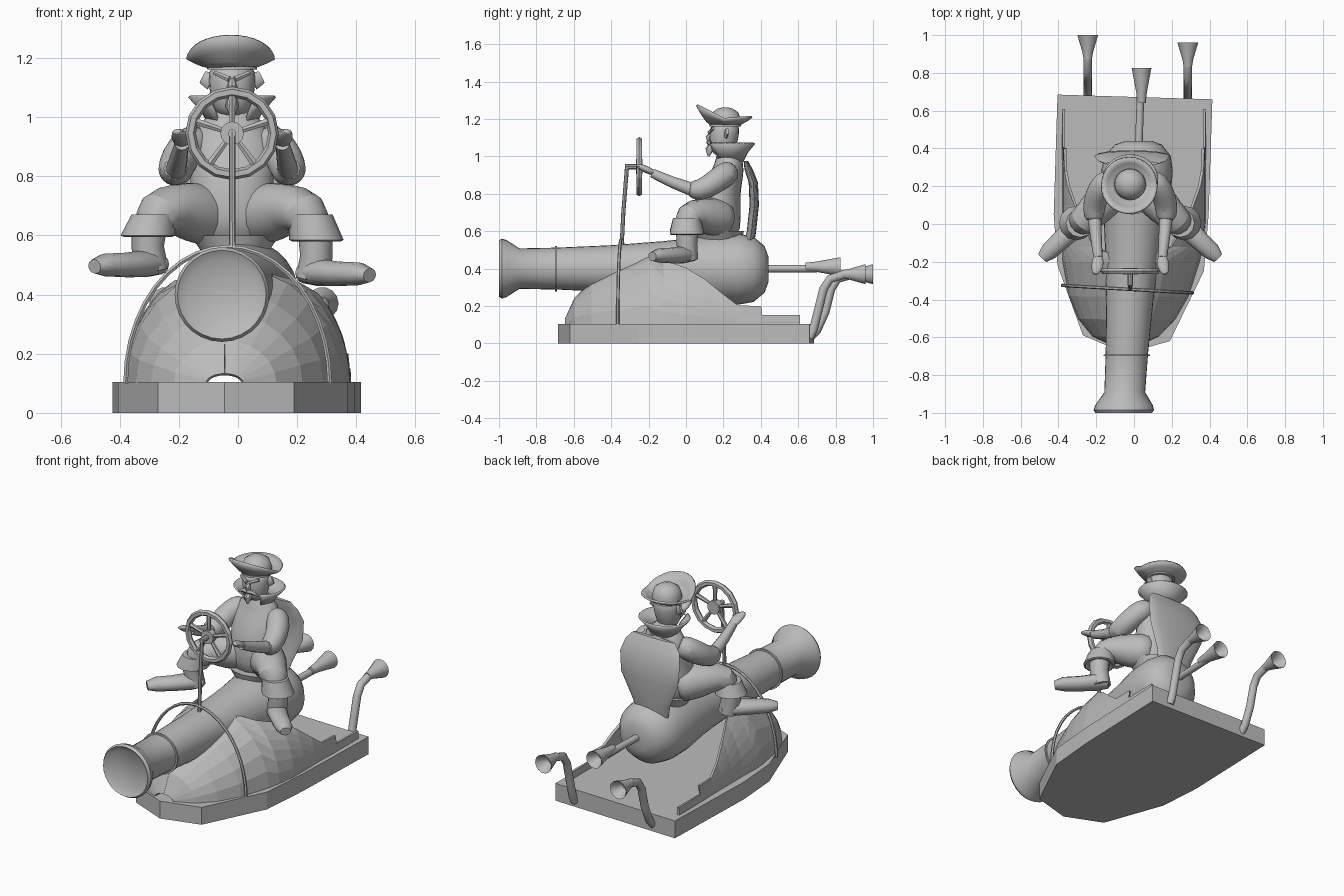
import bpy, bmesh, math
from mathutils import Vector

cube = bpy.data.objects.get("Cube")
if cube:
    bpy.data.objects.remove(cube, do_unlink=True)

grey = bpy.data.materials.new("plain_grey")
grey.use_nodes = True
grey.diffuse_color = (0.5, 0.5, 0.5, 1)
grey.node_tree.nodes["Principled BSDF"].inputs["Base Color"].default_value = (0.5, 0.5, 0.5, 1)

X, Y, Z = Vector((1, 0, 0)), Vector((0, 1, 0)), Vector((0, 0, 1))


def finish(name, bm, smooth=True, subsurf=0, thick=0):
    bmesh.ops.remove_doubles(bm, verts=bm.verts, dist=0.0005)
    bmesh.ops.recalc_face_normals(bm, faces=bm.faces)
    mesh = bpy.data.meshes.new(name)
    bm.to_mesh(mesh)
    bm.free()
    mesh.materials.append(grey)
    ob = bpy.data.objects.new(name, mesh)
    bpy.context.scene.collection.objects.link(ob)
    if thick:
        mod = ob.modifiers.new("thickness", "SOLIDIFY")
        mod.thickness, mod.offset = thick, 0
    if subsurf:
        ob.modifiers.new("rounding", "SUBSURF").levels = subsurf
        ob.modifiers["rounding"].render_levels = subsurf
    if smooth:
        bpy.ops.object.select_all(action="DESELECT")
        ob.select_set(True)
        bpy.context.view_layer.objects.active = ob
        bpy.ops.object.shade_smooth_by_angle(angle=math.radians(42))
    return ob


def tube(name, pts, radii, sides=12, ref=X, axis=None, flat=1, **kw):
    """Capped skin of rings along a path; a radius may be a (u, v) pair."""
    bm = bmesh.new()
    pts = [Vector(p) for p in pts]
    rings = []
    for i, p in enumerate(pts):
        t = axis or (pts[min(i + 1, len(pts) - 1)] - pts[max(i - 1, 0)]).normalized()
        u = (ref - t * ref.dot(t)).normalized()
        v = t.cross(u)
        r = radii[i] if isinstance(radii, list) else radii
        ru, rv = r if isinstance(r, tuple) else (r, r * flat)
        angles = [2 * math.pi * k / sides for k in range(sides)]
        rings.append([bm.verts.new(p + u * ru * math.cos(a) + v * rv * math.sin(a)) for a in angles])
    for a, b in zip(rings, rings[1:]):
        for k in range(sides):
            n = (k + 1) % sides
            bm.faces.new((a[k], a[n], b[n], b[k]))
    bm.faces.new(rings[0])
    bm.faces.new(rings[-1])
    return finish(name, bm, **kw)


def sheet(name, rows, **kw):
    """Skin over rows of points."""
    bm = bmesh.new()
    grid = [[bm.verts.new(p) for p in row] for row in rows]
    for a, b in zip(grid, grid[1:]):
        for k in range(len(a) - 1):
            bm.faces.new((a[k], a[k + 1], b[k + 1], b[k]))
    return finish(name, bm, **kw)


# Boat-shaped base plate
outline = [(-.405, .685), (-.425, .05), (-.405, -.22), (-.27, -.59), (-.045, -.685),
           (.19, -.62), (.37, -.25), (.395, .05), (.415, .66)]
bm = bmesh.new()
face = bm.faces.new([bm.verts.new((x, y, 0)) for x, y in outline])
top = bmesh.ops.extrude_face_region(bm, geom=[face])["geom"]
bmesh.ops.translate(bm, vec=(0, 0, .105), verts=[v for v in top if isinstance(v, bmesh.types.BMVert)])
finish("base_plate", bm, smooth=False)

# Hull shell: y, half width, arch height, cut height
stations = [(-.64, .06, .03, 9), (-.59, .17, .14, 9), (-.5, .25, .23, 9), (-.38, .31, .3, 9),
            (-.2, .355, .385, 9), (-.12, .365, .41, .34), (0, .37, .43, .3), (.1, .37, .44, .24),
            (.2, .37, .45, .16), (.28, .37, .45, .1), (.4, .375, .45, .1), (.4, .375, .45, .05),
            (.61, .375, .45, .05)]
for side, label in ((1, "left"), (-1, "right")):
    rows = []
    for y, w, h, cut in stations:
        cx = -.045 * min(1, max(0, -y / .6))
        end = math.asin(min(1, cut / h))
        rows.append([(cx + side * w * math.cos(end * k / 6), y, .1 + h * math.sin(end * k / 6))
                     for k in range(7)])
    sheet(label + "_hull_shell", rows, smooth=False, thick=.015)

# Cannon body: y and radius along its slightly turned axis
profile = [(-.975, .01), (-.98, .12), (-1, .15), (-.985, .16), (-.96, .153), (-.89, .108),
           (-.7, .112), (-.7, .122), (-.69, .122), (-.69, .112), (-.4, .125), (-.12, .147),
           (0, .16), (.15, .185), (.28, .19), (.36, .175), (.42, .125), (.44, .07)]
tube("cannon", [(-.055 + .055 * (y + 1), y, .4 - .01 * max(0, y)) for y, r in profile],
     [r for y, r in profile], sides=28, axis=Y)


# Exhaust pipes with flared, hollow ends
def flare(name, x, y0, y1, z, r):
    tube(name, [(x, y0, z), (x, y0 + .3 * (y1 - y0), z), (x, y1, z), (x, y1 - .005, z),
                (x, y1 - .07, z)], [.022, .028, r, r * .88, .02], sides=14, axis=Y)


tube("rear_pipe", [(.025, .4, .4), (.035, .7, .4)], .02)
flare("rear_pipe_horn", .04, .64, .825, .41, .052)
for x, dy, label in ((-.245, 0, "right"), (.285, -.04, "left")):
    tube(label + "_exhaust", [(x, .66, .03), (x, .7 + dy / 2, .07), (x, .745 + dy, .17), (x, .775 + dy, .29),
                              (x, .81 + dy, .345), (x, .89 + dy, .37)], .023)
    flare(label + "_exhaust_horn", x, .87 + dy, 1 + dy, .37, .055)

# Strap hoop over the hull
hoop = [(-.035 + .345 * math.cos(a), -.345 - .02 * math.cos(a), .1 + .46 * math.sin(a))
        for a in [math.pi * k / 20 for k in range(21)]]
tube("strap_hoop", hoop, .009, sides=6, ref=Y)

# Steering column and wheel
wheel = Vector((-.02, -.25, .945))
tube("steering_column", [(-.018, -.345, .5), (-.02, -.335, .7), (-.02, -.315, .95)], .011, sides=8)
tube("steering_axle", [(-.02, -.325, .945), (-.02, -.235, .945)], .014, sides=8)
tube("wheel_hub", [wheel - Y * .018, wheel + Y * .018], .04, sides=12)
bpy.ops.mesh.primitive_torus_add(major_segments=16, minor_segments=6, major_radius=.14,
                                 minor_radius=.018, location=wheel, rotation=(math.pi / 2, 0, 0))
rim = bpy.context.object
rim.name = "wheel_rim"
rim.data.materials.append(grey)
for k in range(5):
    a = math.pi / 2 + k * 2 * math.pi / 5
    d = Vector((math.cos(a), 0, math.sin(a)))
    tube("wheel_spoke", [wheel + d * .03, wheel + d * .14], [.01, .014], sides=6, ref=Y)

# Seat back and cushion
tube("seat_back", [(-.01, .33, .5), (-.01, .35, .6), (-.01, .365, .74), (-.01, .36, .86),
                   (-.01, .335, .93), (-.01, .32, .975)],
     [(.1, .03), (.13, .025), (.19, .025), (.2, .025), (.18, .022), (.14, .012)], sides=16, axis=Z)
tube("seat_cushion", [(-.01, .18, .54), (-.01, .18, .6)], [(.11, .11), (.15, .13)], sides=16, axis=Z)

# Rider torso
cx = -.02
tube("torso", [(cx, .19, .56), (cx, .18, .66), (cx, .18, .78), (cx, .21, .89), (cx, .235, .96), (cx, .22, 1.05)],
     [(.13, .1), (.16, .12), (.14, .11), (.16, .1), (.125, .08), (.055, .055)], axis=Z, subsurf=1)

# Rider limbs
for s, label, dz in ((1, "left", 0), (-1, "right", .03)):
    def limb(name, pts, radii, **kw):
        tube(label + "_" + name, [(cx + s * x, y, z) for x, y, z in pts], radii, **kw)

    limb("thigh", [(.05, .21, .66), (.1, .17, .67), (.18, .08, .69), (.25, .01, .69), (.28, 0, .6)],
         [.1, .108, .1, .088, .065], subsurf=1)
    limb("boot_cuff", [(.265, .005, .67), (.285, .005, .585 + dz / 2), (.285, .005, .58 + dz / 2),
                       (.28, 0, .6 + dz / 2)], [.075, .092, .082, .05], axis=-Z)
    limb("boot_shaft", [(.28, .005, .63), (.285, .005, .53 + dz), (.27, .01, .45 + dz)], [.06, .055, .055])
    limb("boot_foot", [(.24, .035, .47 + dz), (.29, -.01, .475 + dz), (.36, -.08, .47 + dz),
                       (.43, -.145, .47 + dz), (.465, -.18, .465 + dz)],
         [.04, .058, .052, .048, .03], flat=.8)
    limb("sleeve", [(.09, .24, .93), (.14, .22, .91), (.18, .15, .86), (.195, .07, .81), (.19, .01, .83)],
         [.055, .07, .066, .062, .048], subsurf=1)
    limb("forearm", [(.19, .04, .82), (.18, -.08, .865), (.17, -.18, .91)], [.036, .03, .024])
    limb("hand", [(.168, -.16, .905), (.172, -.2, .925), (.175, -.235, .94), (.19, -.27, .955)],
         [.022, .034, .032, .014], flat=.6, subsurf=1)
    limb("ear", [(.07, .215, 1.12), (.1, .22, 1.135)], [(.012, .03), (.008, .022)], ref=Y, sides=8)
    limb("moustache", [(0, .12, 1.075), (.03, .125, 1.075), (.065, .13, 1.06)],
         [.013, .013, .004], ref=Y, sides=6)
    limb("eyebrow", [(.01, .125, 1.128), (.06, .145, 1.15)], [.011, .008], ref=Y, sides=6)

# Rider head and face
tube("head", [(cx, .205, 1.0), (cx, .195, 1.03), (cx, .2, 1.07), (cx, .205, 1.12), (cx, .21, 1.19)],
     [.045, .064, .077, .083, .08], axis=Z, subsurf=1)
tube("nose", [(cx, .14, 1.13), (cx, .122, 1.1), (cx, .125, 1.082)], [.01, .018, .012], sides=8)
tube("goatee", [(cx, .14, 1.06), (cx, .125, 1.035), (cx, .12, 1.0)], [.02, .022, .005], sides=8)

# Flared collar, open at the front
turns = [-math.pi / 2 + math.radians(35 + 290 * k / 20) for k in range(21)]
sheet("collar", [[(cx + r * math.cos(a), .235 + r * .9 * math.sin(a), z) for a in turns]
                 for r, z in ((.075, .975), (.1, 1.02), (.145, 1.07))], thick=.01)

# Hat with brim swept up at the front
rows = []
for f in (0, .3, .65, 1):
    row = []
    for k in range(33):
        a = 2 * math.pi * k / 32
        front = -math.sin(a)
        lift = .03 + .075 * max(0, front) + .012 * max(0, -front)
        r = .07 + .077 * f
        row.append((cx - .005 + r * math.cos(a), .205 + r * math.sin(a), 1.17 + lift * f ** 1.4))
    rows.append(row)
sheet("hat_brim", rows, thick=.012)
tube("hat_crown", [(cx, .21, 1.16), (cx, .21, 1.2), (cx, .21, 1.235), (cx, .21, 1.255), (cx, .21, 1.262)],
     [.085, .082, .07, .04, .015], sides=20, axis=Z)
